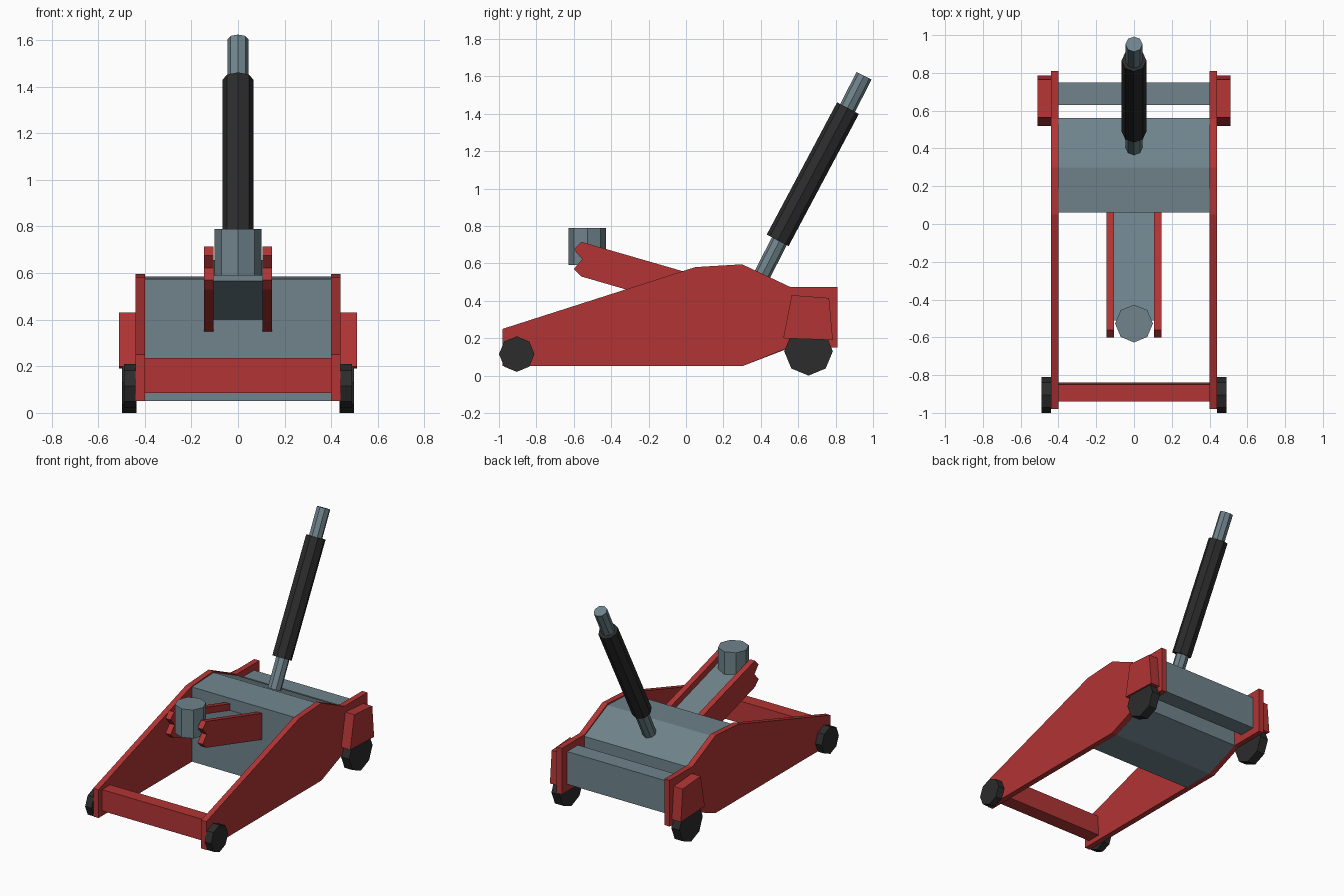
import bpy, bmesh
from math import cos, sin, pi
from mathutils import Vector

if "Cube" in bpy.data.objects:
    bpy.data.objects.remove(bpy.data.objects["Cube"])


def material(name, color):
    m = bpy.data.materials.new(name)
    m.diffuse_color = (*color, 1)
    m.use_nodes = True
    m.node_tree.nodes["Principled BSDF"].inputs["Base Color"].default_value = m.diffuse_color
    return m


RED = material("red_paint", (0.45, 0.035, 0.035))
STEEL = material("blue_grey_steel", (0.16, 0.23, 0.26))
BLACK = material("black_rubber", (0.025, 0.025, 0.025))


def prism(name, rings, mat):
    """Closed solid between two matching rings of points."""
    bm = bmesh.new()
    a, b = [[bm.verts.new(p) for p in ring] for ring in rings]
    n = len(a)
    bm.faces.new(a)
    bm.faces.new(b[::-1])
    for i in range(n):
        j = (i + 1) % n
        bm.faces.new((a[i], b[i], b[j], a[j]))
    bmesh.ops.recalc_face_normals(bm, faces=bm.faces)
    me = bpy.data.meshes.new(name)
    bm.to_mesh(me)
    bm.free()
    me.materials.append(mat)
    ob = bpy.data.objects.new(name, me)
    bpy.context.collection.objects.link(ob)
    return ob


def side_profile(name, yz, x0, x1, mat, mirror=False):
    """Extrude a side outline across x, optionally on both sides."""
    ob = prism(name, [[(x, y, z) for y, z in yz] for x in (x0, x1)], mat)
    if mirror:
        ob.modifiers.new("mirror", 'MIRROR').use_axis = (True, False, False)
    return ob


def octagon(cy, cz, r):
    return [(cy + r * cos(i * pi / 4), cz + r * sin(i * pi / 4)) for i in range(8)]


def rod(name, p0, p1, r, mat):
    """Eight-sided rod between two points in the x = 0 plane."""
    p0, p1 = Vector(p0), Vector(p1)
    u = Vector((1, 0, 0))
    v = (p1 - p0).normalized().cross(u)
    ring = [r * (u * cos(i * pi / 4) + v * sin(i * pi / 4)) for i in range(8)]
    return prism(name, [[p + o for o in ring] for p in (p0, p1)], mat)


# Frame: side plates, front bar, rear bar and central housing
side_profile("side_plate", [(-.98, .05), (.30, .05), (.55, .15), (.81, .15), (.81, .475),
                            (.555, .475), (.30, .595), (.05, .58), (-.98, .25)],
             .40, .44, RED, True)
side_profile("front_crossbar", [(-.94, .085), (-.84, .085), (-.85, .235), (-.94, .235)],
             -.40, .40, RED)
side_profile("rear_crossbar", [(.63, .20), (.75, .20), (.75, .43), (.63, .43)],
             -.40, .40, STEEL)
side_profile("housing", [(.06, .05), (.30, .05), (.56, .15), (.56, .465), (.30, .585), (.06, .575)],
             -.40, .40, STEEL)

# Wheels and rear wheel covers
side_profile("front_wheel", octagon(-.905, .115, .095), .44, .49, BLACK, True)
side_profile("rear_wheel", octagon(.655, .13, .13), .435, .498, BLACK, True)
side_profile("wheel_cover", [(.52, .20), (.785, .19), (.765, .415), (.565, .43)],
             .43, .51, RED, True)

# Lifting arm: stacked rails each side, with a steel deck between
side_profile("upper_arm_rail", [(-.56, .715), (-.60, .675), (-.555, .622), (.08, .438), (.08, .53)],
             .105, .145, RED, True)
side_profile("lower_arm_rail", [(-.555, .622), (-.60, .57), (-.56, .53), (.08, .344), (.08, .438)],
             .105, .145, RED, True)
side_profile("arm_deck", [(-.51, .565), (-.51, .655), (.08, .484), (.08, .394)],
             -.105, .105, STEEL)

# Saddle
rod("saddle", (0, -.527, .59), (0, -.527, .79), .10, STEEL)

# Handle and grip
rod("handle", (0, .40, .525), (0, .952, 1.603), .045, STEEL)
rod("handle_grip", (0, .49, .723), (0, .866, 1.43), .066, BLACK)
